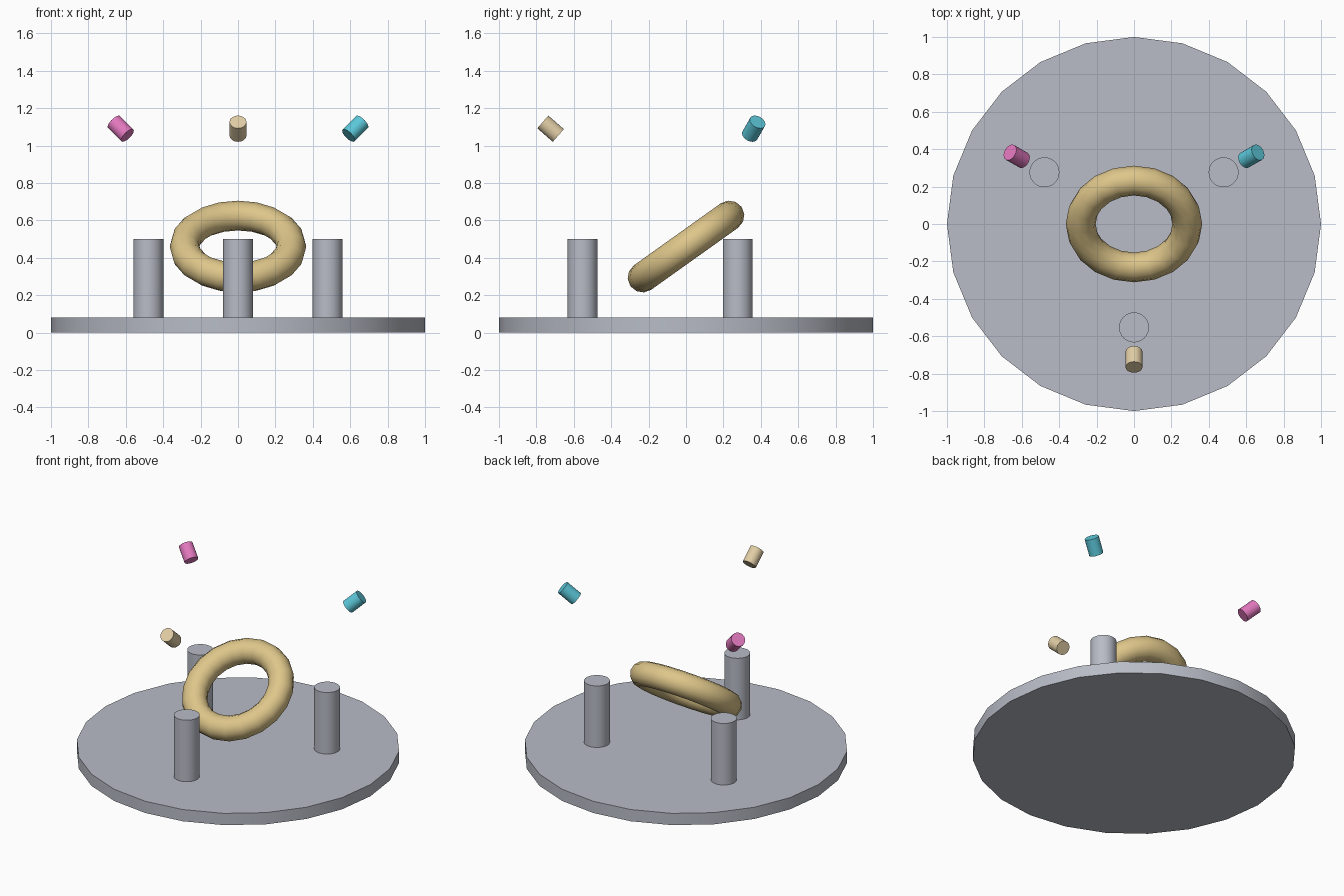
import bpy
from math import radians, sin, cos, pi
from mathutils import Vector

cube = bpy.data.objects.get("Cube")
if cube:
    bpy.data.objects.remove(cube, do_unlink=True)


def material(name, rgb):
    # sRGB 0-255 to linear
    lin = [((c / 255 + 0.055) / 1.055) ** 2.4 for c in rgb]
    mat = bpy.data.materials.new(name)
    mat.use_nodes = True
    mat.diffuse_color = (*lin, 1)
    bsdf = next(n for n in mat.node_tree.nodes if n.type == 'BSDF_PRINCIPLED')
    bsdf.inputs["Base Color"].default_value = (*lin, 1)
    return mat


def finish(name, mat):
    obj = bpy.context.object
    obj.name = name
    obj.data.materials.append(mat)
    bpy.ops.object.shade_smooth_by_angle(angle=radians(35))
    return obj


def cylinder(name, mat, radius, depth, location, sides=24):
    bpy.ops.mesh.primitive_cylinder_add(vertices=sides, radius=radius,
                                        depth=depth, location=location)
    return finish(name, mat)


grey = material("pale grey", (184, 188, 198))
gold = material("gold", (222, 198, 138))
cream = material("cream", (226, 206, 166))
cyan = material("cyan", (92, 200, 218))
pink = material("pink", (226, 120, 190))

# Round base plate
cylinder("base_plate", grey, 1.0, 0.08, (0, 0, 0.04))

# Tilted ring floating over the middle
ring_centre = Vector((0, 0, 0.46))
bpy.ops.mesh.primitive_torus_add(major_radius=0.285, minor_radius=0.08,
                                 major_segments=20, minor_segments=12,
                                 location=ring_centre,
                                 rotation=(radians(35.5), 0, 0))
finish("ring", gold)

# Three pillars, each with a small lamp behind it aimed at the ring
for side, angle, colour in (("front", -pi / 2, cream),
                            ("left", pi / 6, cyan),
                            ("right", 5 * pi / 6, pink)):
    outward = Vector((cos(angle), sin(angle), 0))
    cylinder(side + "_pillar", grey, 0.08, 0.42,
             outward * 0.553 + Vector((0, 0, 0.29)), 32)
    spot = outward * 0.724 + Vector((0, 0, 1.09))
    lamp = cylinder(side + "_lamp", colour, 0.045, 0.11, spot)
    lamp.rotation_euler = (spot - ring_centre).to_track_quat('Z', 'Y').to_euler()
